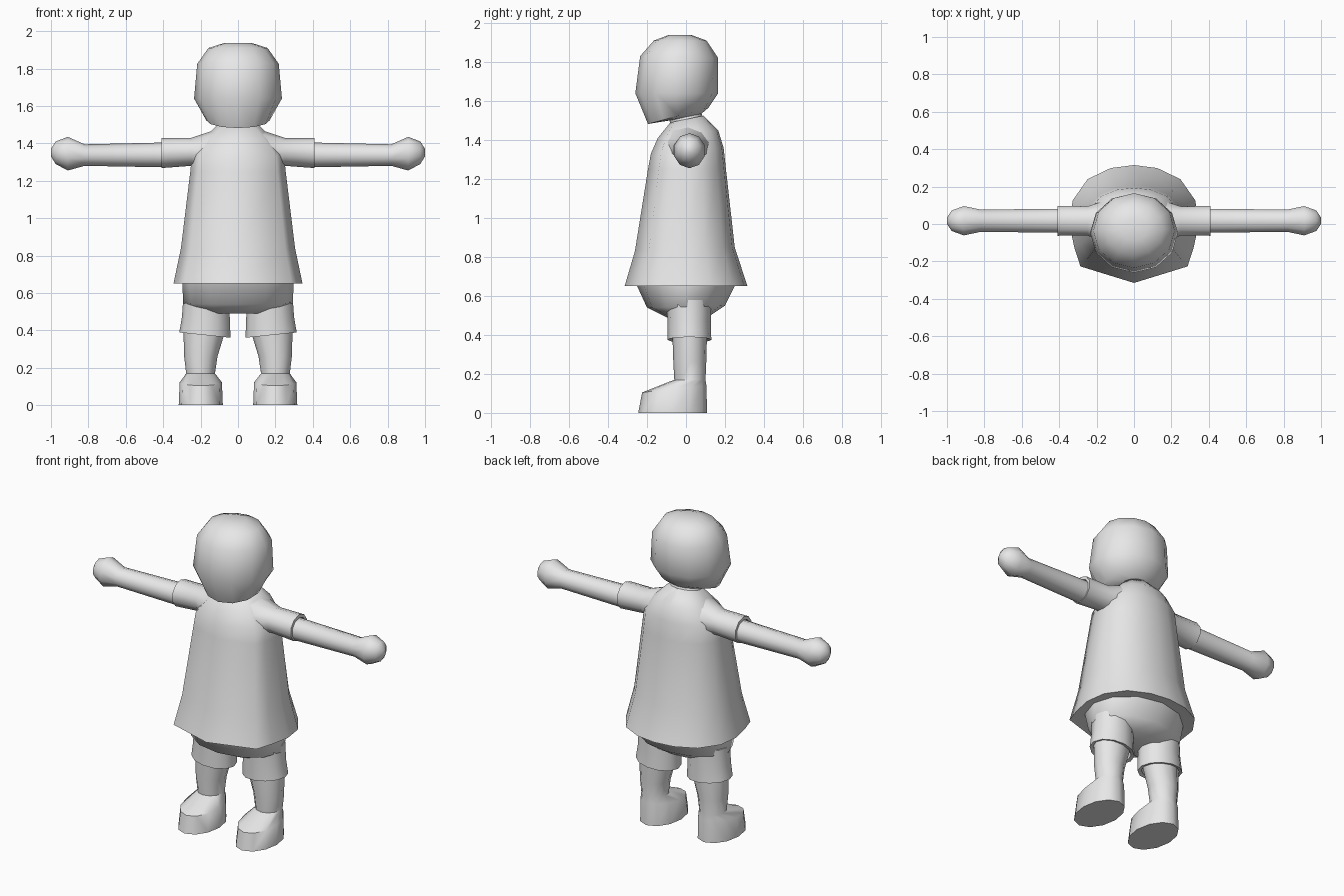
import bpy, bmesh, math

skin = bpy.data.materials.new("plain grey")
skin.diffuse_color = (0.8, 0.8, 0.8, 1)


def circle(n):
    return [(math.sin(2 * math.pi * i / n), math.cos(2 * math.pi * i / n)) for i in range(n)]


# garment outline: rounded back, shallow pointed front
half = [(.36, .95), (.72, .76), (.95, .40), (1, 0), (.93, -.38), (.83, -.72)]
GARMENT = [(0, 1)] + half + [(0, -1)] + [(-x, y) for x, y in reversed(half)]
ROUND = circle(12)


def oval(rx, yf, yb, zf, zb, cx=0, tilt=0, shape=ROUND):
    """Upright-body ring running from a front point to a back point."""
    pts = []
    for x, y in shape:
        t = (y + 1) / 2
        pts.append((cx + x * rx, yf + t * (yb - yf), zf + t * (zb - zf) + tilt * x))
    return pts


def hoop(x, zlo, zhi, ylo, yhi):
    """Arm ring at a given x."""
    return [(x, (ylo + yhi) / 2 + a * (yhi - ylo) / 2, (zlo + zhi) / 2 + b * (zhi - zlo) / 2)
            for a, b in circle(10)]


def loft(name, rings, side=1):
    bm = bmesh.new()
    vs = [[bm.verts.new((x * side, y, z)) for x, y, z in r] for r in rings]
    n = len(vs[0])
    for a, b in zip(vs, vs[1:]):
        for i in range(n):
            j = (i + 1) % n
            bm.faces.new((a[i], a[j], b[j], b[i]))
    bm.faces.new(vs[0])
    bm.faces.new(vs[-1])
    bmesh.ops.recalc_face_normals(bm, faces=bm.faces)
    me = bpy.data.meshes.new(name)
    bm.to_mesh(me)
    bm.free()
    me.materials.append(skin)
    ob = bpy.data.objects.new(name, me)
    bpy.context.collection.objects.link(ob)
    bpy.ops.object.select_all(action='DESELECT')
    ob.select_set(True)
    bpy.context.view_layer.objects.active = ob
    bpy.ops.object.shade_smooth_by_angle(angle=math.radians(55))
    return ob


# head and neck
loft("head", [
    oval(.11, -.07, .10, 1.45, 1.48),
    oval(.09, -.085, .08, 1.50, 1.535),
    oval(.17, -.195, .115, 1.482, 1.565),
    oval(.235, -.26, .165, 1.64, 1.64),
    oval(.218, -.235, .165, 1.83, 1.82),
    oval(.158, -.165, .105, 1.91, 1.91),
    oval(.07, -.09, .03, 1.938, 1.938)])

# shirt body with hollow hem
loft("shirt", [oval(*r, shape=GARMENT) for r in [
    (.10, -.08, .09, 1.49, 1.525),
    (.18, -.145, .165, 1.41, 1.45),
    (.245, -.18, .193, 1.33, 1.36),
    (.255, -.195, .205, 1.25, 1.25),
    (.305, -.262, .25, .83, .85),
    (.345, -.315, .315, .65, .65),
    (.30, -.27, .27, .655, .655)]])

# hips of the shorts
loft("shorts_hips", [
    oval(.298, -.255, .255, .66, .66),
    oval(.293, -.20, .20, .54, .55),
    oval(.20, -.10, .125, .49, .50)])

for s, tag in ((1, "left"), (-1, "right")):
    # sleeve with recessed cuff
    loft(tag + "_sleeve", [
        hoop(.13, 1.25, 1.47, -.12, .14),
        hoop(.25, 1.28, 1.43, -.065, .098),
        hoop(.41, 1.268, 1.43, -.067, .10),
        hoop(.41, 1.285, 1.41, -.05, .085),
        hoop(.395, 1.285, 1.41, -.05, .085)], s)
    # arm and rounded hand
    loft(tag + "_arm", [
        hoop(.38, 1.272, 1.405, -.05, .085),
        hoop(.82, 1.28, 1.395, -.045, .08),
        hoop(.91, 1.255, 1.435, -.065, .10),
        hoop(.975, 1.29, 1.41, -.04, .075),
        hoop(1.0, 1.33, 1.37, 0, .035)], s)
    # short leg
    loft(tag + "_shorts_leg", [
        oval(.12, -.10, .13, .58, .58, .172),
        oval(.128, -.095, .127, .47, .47, .172),
        oval(.137, -.095, .13, .375, .375, .177, .014),
        oval(.118, -.072, .11, .38, .38, .178, .014),
        oval(.118, -.072, .11, .40, .40, .178)], s)
    # lower leg flowing into the shoe
    loft(tag + "_leg_and_shoe", [
        oval(.114, -.07, .108, .41, .41, .178),
        oval(.089, -.065, .104, .26, .26, .199),
        oval(.077, -.06, .10, .17, .17, .20),
        oval(.113, -.225, .105, .105, .14, .199),
        oval(.118, -.245, .108, 0, 0, .199)], s)
